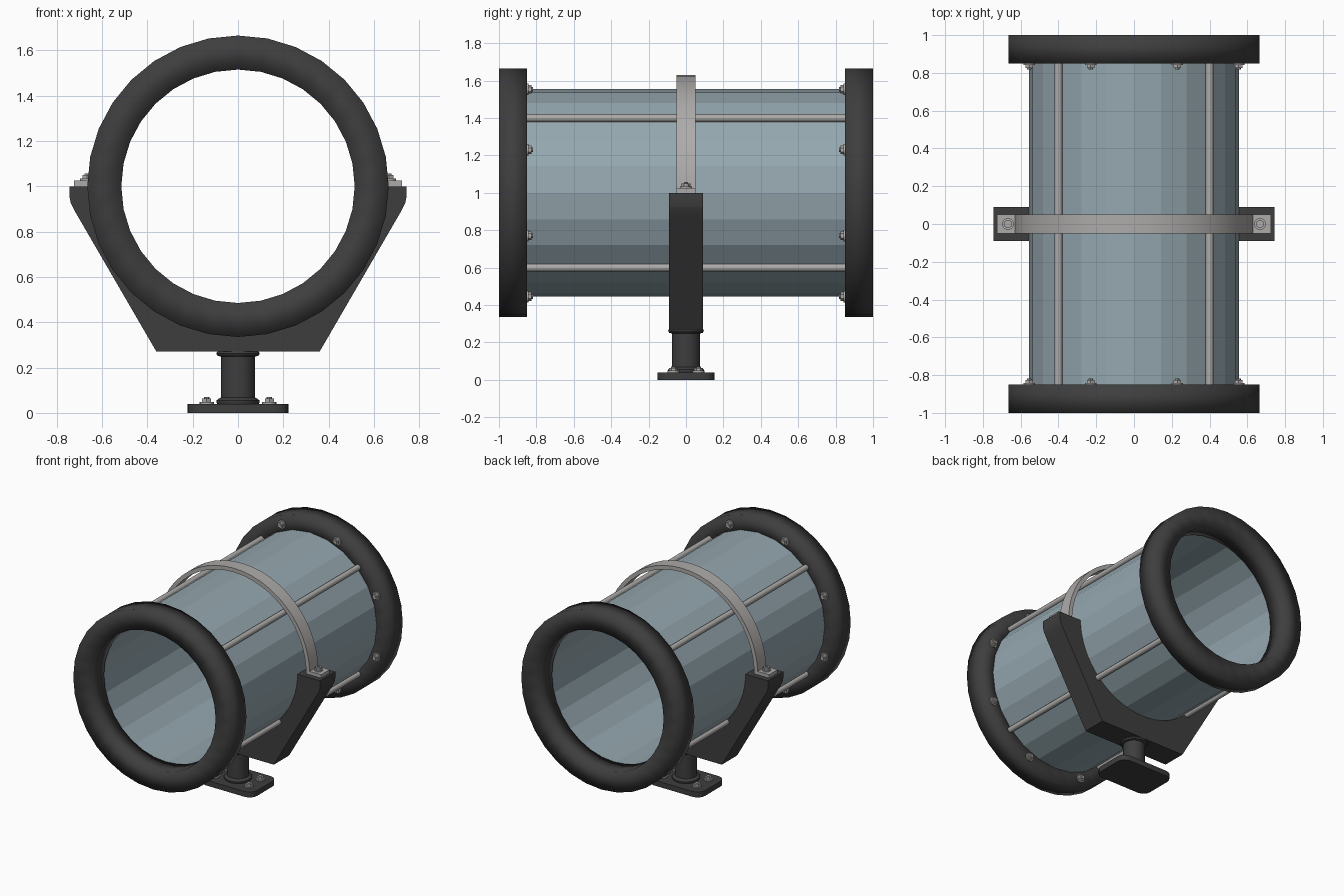
import bpy, bmesh, math
from mathutils import Matrix, Vector

if "Cube" in bpy.data.objects:
    bpy.data.objects.remove(bpy.data.objects["Cube"])

AXIS_Z = 1.0  # height of the tube axis


def material(name, rgb):
    m = bpy.data.materials.new(name)
    m.diffuse_color = (*rgb, 1)
    m.use_nodes = True
    m.node_tree.nodes["Principled BSDF"].inputs["Base Color"].default_value = m.diffuse_color
    return m


DARK = material("dark rubber", (0.048, 0.048, 0.048))
BLUE = material("blue grey tube", (0.30, 0.39, 0.43))
STEEL = material("light steel", (0.42, 0.41, 0.40))


def finish(name, bm, mat, smooth=None):
    bmesh.ops.recalc_face_normals(bm, faces=bm.faces)
    me = bpy.data.meshes.new(name)
    bm.to_mesh(me)
    bm.free()
    ob = bpy.data.objects.new(name, me)
    bpy.context.collection.objects.link(ob)
    me.materials.append(mat)
    if smooth == "all":
        me.shade_smooth()
    elif smooth:
        bpy.ops.object.select_all(action='DESELECT')
        ob.select_set(True)
        bpy.context.view_layer.objects.active = ob
        bpy.ops.object.shade_smooth_by_angle(angle=math.radians(smooth))
    return ob


def ring(name, r_in, r_out, y0, y1, sides, mat, smooth=None):
    """Square-section ring around the tube axis."""
    bm = bmesh.new()
    loops = []
    for i in range(sides):
        a = math.tau * i / sides
        loops.append([bm.verts.new((r * math.cos(a), y, AXIS_Z + r * math.sin(a)))
                      for r, y in ((r_in, y0), (r_out, y0), (r_out, y1), (r_in, y1))])
    for i in range(sides):
        a, b = loops[i], loops[(i + 1) % sides]
        for k in range(4):
            n = (k + 1) % 4
            bm.faces.new((a[k], a[n], b[n], b[k]))
    return finish(name, bm, mat, smooth)


def arc(r, a0, a1, n):
    return [(r * math.cos(math.radians(a0 + (a1 - a0) * i / n)),
             AXIS_Z + r * math.sin(math.radians(a0 + (a1 - a0) * i / n)))
            for i in range(n + 1)]


def band(name, inner, outer, half, mat, smooth):
    """Solid between two matching x-z paths, spanning y = -half..half."""
    bm = bmesh.new()
    rows = [[bm.verts.new((p[0], y, p[1])) for p, y in
             ((a, -half), (b, -half), (b, half), (a, half))]
            for a, b in zip(inner, outer)]
    for a, b in zip(rows, rows[1:]):
        for k in range(4):
            n = (k + 1) % 4
            bm.faces.new((a[k], a[n], b[n], b[k]))
    bm.faces.new(rows[0])
    bm.faces.new(rows[-1])
    return finish(name, bm, mat, smooth)


def add_cylinder(bm, r, p0, p1, sides):
    p0, p1 = Vector(p0), Vector(p1)
    d = p1 - p0
    m = Matrix.Translation((p0 + p1) / 2) @ d.to_track_quat('Z', 'Y').to_matrix().to_4x4()
    bmesh.ops.create_cone(bm, cap_ends=True, segments=sides, radius1=r, radius2=r,
                          depth=d.length, matrix=m)


def add_bolt(bm, base, direction):
    """Washer, hex head and stud end."""
    p, d = Vector(base), Vector(direction)
    add_cylinder(bm, 0.031, p - d * 0.005, p + d * 0.009, 16)
    add_cylinder(bm, 0.023, p, p + d * 0.024, 6)
    add_cylinder(bm, 0.012, p, p + d * 0.031, 10)


# Open tube and its two end rings
ring("tube", 0.525, 0.555, -0.88, 0.88, 24, BLUE)
for label, s in (("front", -1), ("back", 1)):
    ring(label + "_ring", 0.515, 0.665, min(s, s * 0.85), max(s, s * 0.85), 32, DARK, "all")

# Four lengthwise tie rods
bm = bmesh.new()
for sx in (-1, 1):
    for sz in (-1, 1):
        x, z = sx * 0.4, AXIS_Z + sz * 0.4
        add_cylinder(bm, 0.021, (x, -0.86, z), (x, 0.86, z), 12)
finish("tie_rods", bm, STEEL, 40)

# Eight bolts on the inner face of each end ring
bm = bmesh.new()
for s in (-1, 1):
    for i in range(8):
        a = math.radians(22.5 + 45 * i)
        add_bolt(bm, (0.6 * math.cos(a), s * 0.85, AXIS_Z + 0.6 * math.sin(a)), (0, -s, 0))
finish("ring_bolts", bm, STEEL, 30)

# Cradle: round inside, angular outside
sides = 32
inner = arc(0.556, 180, 360, sides)
right = [(0.36, 0.27), (0.72, 0.89), (0.738, 0.925), (0.743, 0.95), (0.743, 1.0)]
outline = [(-x, z) for x, z in reversed(right)] + right


def hit(a):
    """Point on the cradle outline in direction a from the tube axis."""
    dx, dz = math.cos(a), math.sin(a)
    for (x0, z0), (x1, z1) in zip(outline, outline[1:]):
        c0 = dx * (z0 - AXIS_Z) - dz * x0
        c1 = dx * (z1 - AXIS_Z) - dz * x1
        if c0 * c1 <= 1e-12 and c0 != c1:
            t = c0 / (c0 - c1)
            x, z = x0 + t * (x1 - x0), z0 + t * (z1 - z0)
            if x * dx + (z - AXIS_Z) * dz > 0:
                return x, z


angles = [math.pi + math.pi * i / sides for i in range(1, sides)]
angles += [math.atan2(z - AXIS_Z, x) % math.tau for x, z in outline[1:-1]]
angles = sorted(angles)
inner = [(-0.556, AXIS_Z)] + [(0.556 * math.cos(a), AXIS_Z + 0.556 * math.sin(a))
                              for a in angles] + [(0.556, AXIS_Z)]
outer = [outline[0]] + [hit(a) for a in angles] + [outline[-1]]
band("cradle", inner, outer, 0.09, DARK, 30)

# Strap over the tube, with a bolted tab at each end
band("strap", [(0.6, 1.0)] + arc(0.6, 3, 177, 24) + [(-0.6, 1.0)],
     [(0.63, 1.0)] + arc(0.63, 3, 177, 24) + [(-0.63, 1.0)], 0.05, STEEL, 30)
bm = bmesh.new()
for s in (-1, 1):
    bmesh.ops.create_cube(bm, size=1, matrix=Matrix.Translation((s * 0.667, 0, 1.013))
                          @ Matrix.Diagonal((0.115, 0.1, 0.026, 1)))
finish("strap_tabs", bm, STEEL)
bm = bmesh.new()
for s in (-1, 1):
    add_bolt(bm, (s * 0.667, 0, 1.026), (0, 0, 1))
finish("strap_bolts", bm, STEEL, 30)

# Post with rounded collars, turned from a profile
profile = [(0, 0.03), (0.085, 0.03), (0.095, 0.045), (0.095, 0.055), (0.085, 0.063),
           (0.075, 0.068), (0.075, 0.248), (0.09, 0.252), (0.096, 0.262),
           (0.09, 0.272), (0.0, 0.272)]
bm = bmesh.new()
vs = [bm.verts.new((r, 0, z)) for r, z in profile]
edges = [bm.edges.new(e) for e in zip(vs, vs[1:])]
bmesh.ops.spin(bm, geom=vs + edges, cent=(0, 0, 0), axis=(0, 0, 1),
               angle=math.tau, steps=32, use_duplicate=False)
bmesh.ops.remove_doubles(bm, verts=bm.verts, dist=1e-4)
finish("post", bm, DARK, 40)

# Base plate with rounded corners
bm = bmesh.new()
pts = []
for sx, sy, start in ((1, 1, 0), (-1, 1, 90), (-1, -1, 180), (1, -1, 270)):
    for i in range(5):
        a = math.radians(start + 22.5 * i)
        pts.append(bm.verts.new((sx * 0.162 + 0.06 * math.cos(a),
                                 sy * 0.092 + 0.06 * math.sin(a), 0)))
face = bm.faces.new(pts)
top = bmesh.ops.extrude_face_region(bm, geom=[face])["geom"]
bmesh.ops.translate(bm, vec=(0, 0, 0.04), verts=[v for v in top if isinstance(v, bmesh.types.BMVert)])
finish("base_plate", bm, DARK, 40)

# Four base bolts
bm = bmesh.new()
for sx in (-1, 1):
    for sy in (-1, 1):
        add_bolt(bm, (sx * 0.138, sy * 0.067, 0.04), (0, 0, 1))
finish("base_bolts", bm, STEEL, 30)
